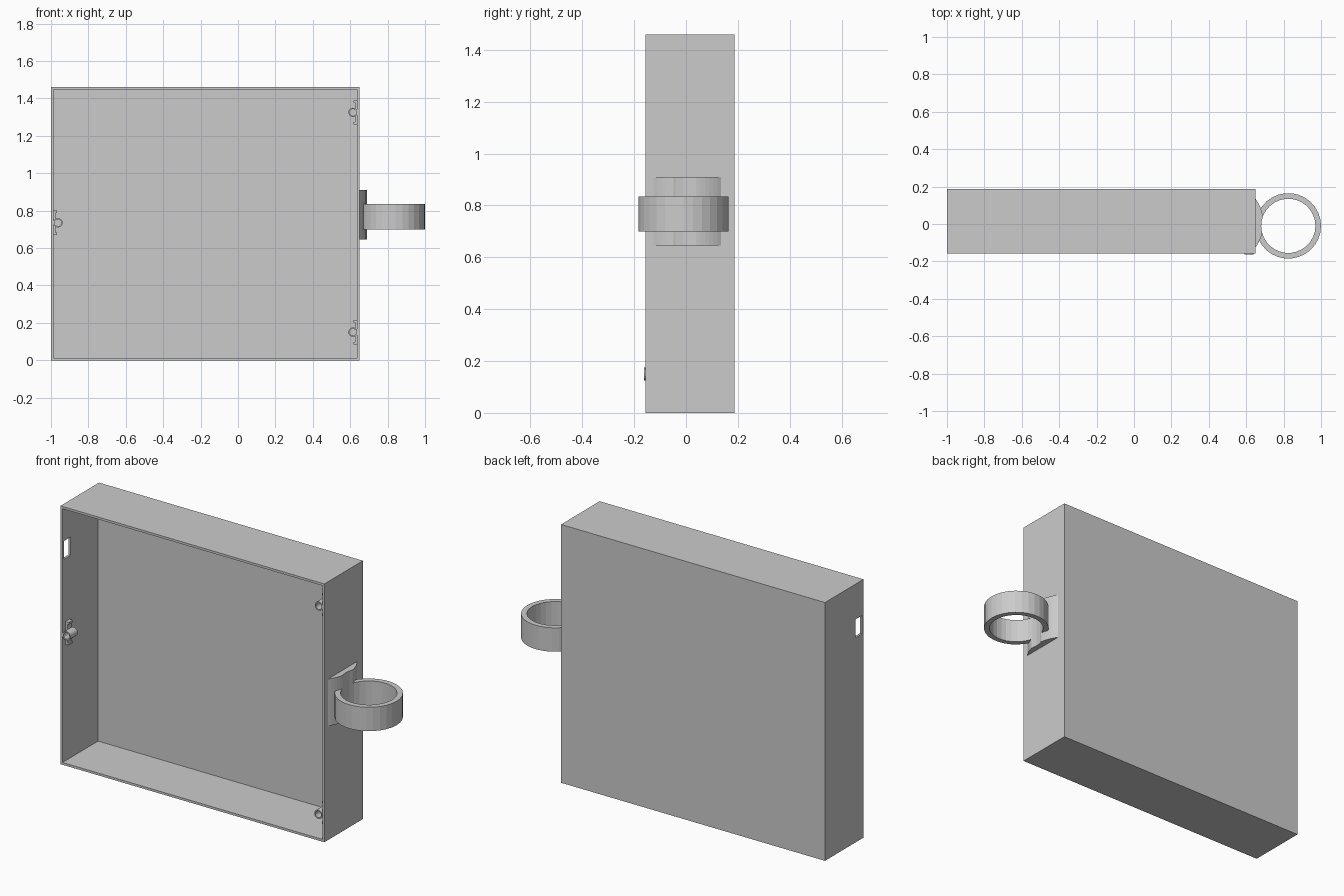
import bpy, bmesh, math

cube = bpy.data.objects.get("Cube")
if cube:
    bpy.data.objects.remove(cube, do_unlink=True)

X0, X1 = -1.0, 0.65
FRONT, SEAM, BACK = -0.157, 0.16, 0.187
HEIGHT, WALL = 1.46, 0.013


def finish(name, bm):
    bmesh.ops.recalc_face_normals(bm, faces=bm.faces)
    mesh = bpy.data.meshes.new(name)
    bm.to_mesh(mesh)
    bm.free()
    obj = bpy.data.objects.new(name, mesh)
    bpy.context.collection.objects.link(obj)
    return obj


def box(name, lo, hi):
    bm = bmesh.new()
    bmesh.ops.create_cube(bm, size=1)
    for v in bm.verts:
        v.co = [(a + b) / 2 + c * (b - a) for a, b, c in zip(lo, hi, v.co)]
    return finish(name, bm)


def prism(name, points, offset):
    bm = bmesh.new()
    face = bm.faces.new([bm.verts.new(p) for p in points])
    new = bmesh.ops.extrude_face_region(bm, geom=[face])["geom"]
    verts = [g for g in new if isinstance(g, bmesh.types.BMVert)]
    bmesh.ops.translate(bm, verts=verts, vec=offset)
    return finish(name, bm)


def tube(name, place, outer, inner, length, sides):
    """Hollow cylinder; place(u, v, w) maps ring coordinates to the model."""
    bm = bmesh.new()
    loops = []
    for r, w in ((outer, 0), (outer, length), (inner, length), (inner, 0)):
        loops.append([bm.verts.new(place(r * math.cos(math.tau * i / sides),
                                         r * math.sin(math.tau * i / sides), w))
                      for i in range(sides)])
    for k in range(4):
        a, b = loops[k], loops[(k + 1) % 4]
        for i in range(sides):
            j = (i + 1) % sides
            bm.faces.new((a[i], a[j], b[j], b[i]))
    return finish(name, bm)


def cut(obj, cutter):
    mod = obj.modifiers.new("cut", "BOOLEAN")
    mod.operation = "DIFFERENCE"
    mod.solver = "EXACT"
    mod.object = cutter
    cutter.hide_render = True
    cutter.hide_set(True)


# Open-fronted tray: a four-sided wall frame closed by a thicker back panel
frame = box("wall_frame", (X0, FRONT, 0), (X1, SEAM, HEIGHT))
cut(frame, box("frame_cutter", (X0 + WALL, FRONT - 1, WALL),
               (X1 - WALL, SEAM + 1, HEIGHT - WALL)))
box("back_panel", (X0, SEAM, 0), (X1, BACK, HEIGHT))

# Cable window in the right side wall
cut(frame, box("window_cutter", (X0 - 0.05, -0.143, 1.157),
               (X0 + 0.05, -0.085, 1.26)))

# Side holder ring
CX, CY = 0.825, -0.01
RING_OUT, RING_IN = 0.175, 0.145
tube("holder_ring", lambda u, v, w: (CX + u, CY + v, 0.70 + w),
     RING_OUT, RING_IN, 0.135, 30)

# Bulged mounting plate between the tray and the ring, trimmed by the ring bore
HALF, BULGE, MID_Y = 0.13, 0.042, 0.005
R = (HALF ** 2 + BULGE ** 2) / (2 * BULGE)
sweep = math.asin(HALF / R)
arc = []
for i in range(17):
    a = sweep * (i / 8 - 1)
    arc.append((X1 - R + BULGE + R * math.cos(a), MID_Y + R * math.sin(a), 0.645))
plate = prism("holder_plate", arc, (0, 0, 0.265))
bore = [(CX + RING_IN * math.cos(math.tau * i / 30),
         CY + RING_IN * math.sin(math.tau * i / 30), 0.5) for i in range(30)]
cut(plate, prism("bore_cutter", bore, (0, 0, 0.6)))

# Screw posts, each joined to its wall by a short web and two clip ears
posts = (("right_post", -0.963, 0.735, -1, FRONT),
         ("upper_left_post", 0.615, 1.325, 1, FRONT),
         ("lower_left_post", 0.615, 0.15, 1, FRONT - 0.005))
for name, px, pz, side, start in posts:
    tube(name, lambda u, v, w: (px + u, start + w, pz + v), 0.025, 0.018, 0.065, 20)
    wall = X1 - WALL if side > 0 else X0 + WALL
    inner = wall - side * 0.012
    for up, label in ((1, "upper"), (-1, "lower")):
        z0, z1 = sorted((pz + up * 0.015, pz + up * 0.062))
        xa, xb = sorted((inner, wall))
        box(f"{name}_{label}_ear", (xa, -0.13, z0), (xb, -0.095, z1))
        # Foot lip at the end of the ear
        z0, z1 = sorted((pz + up * 0.052, pz + up * 0.065))
        xa, xb = sorted((wall - side * 0.02, wall))
        box(f"{name}_{label}_lip", (xa, -0.13, z0), (xb, -0.095, z1))
